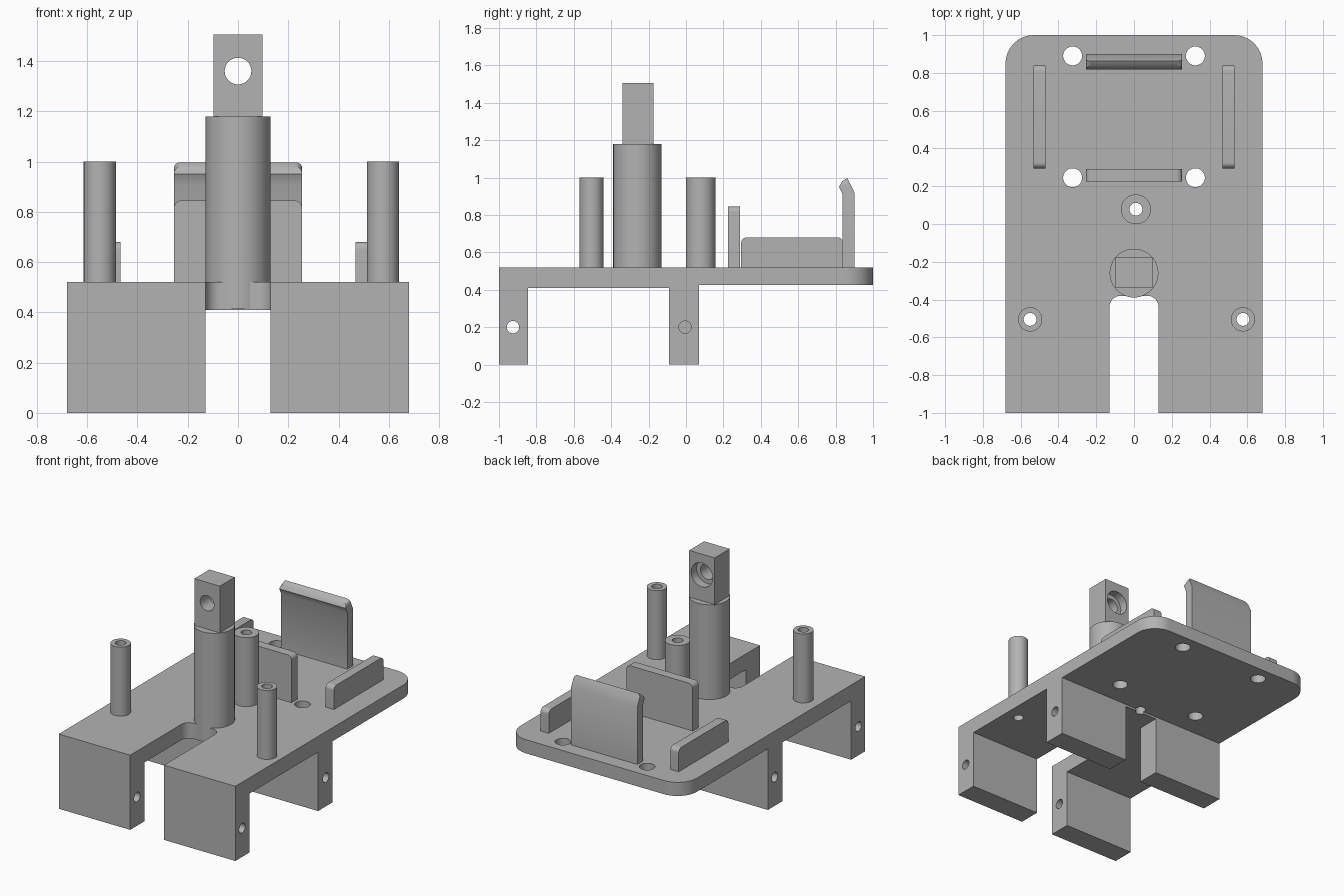
import bpy, bmesh, math
from mathutils import Vector

cube = bpy.data.objects.get("Cube")
if cube:
    bpy.data.objects.remove(cube, do_unlink=True)

grey = bpy.data.materials.new("plain grey")
grey.use_nodes = True
GREY = (0.45, 0.45, 0.45, 1)
grey.diffuse_color = GREY
grey.node_tree.nodes["Principled BSDF"].inputs["Base Color"].default_value = GREY


def finish(name, bm):
    bmesh.ops.recalc_face_normals(bm, faces=bm.faces)
    mesh = bpy.data.meshes.new(name)
    bm.to_mesh(mesh)
    bm.free()
    mesh.materials.append(grey)
    obj = bpy.data.objects.new(name, mesh)
    bpy.context.collection.objects.link(obj)
    return obj


def prism(name, points, axis, lo, hi, rounded=None, radius=0.0):
    """Extrude a 2D outline along an axis, then round the edges picked by a rule."""
    place = {"x": lambda u, v: (lo, u, v),
             "y": lambda u, v: (u, lo, v),
             "z": lambda u, v: (u, v, lo)}[axis]
    bm = bmesh.new()
    face = bm.faces.new([bm.verts.new(place(*p)) for p in points])
    new = bmesh.ops.extrude_face_region(bm, geom=[face])["geom"]
    step = Vector([hi - lo if a == axis else 0 for a in "xyz"])
    bmesh.ops.translate(bm, vec=step, verts=[g for g in new if isinstance(g, bmesh.types.BMVert)])
    if rounded:
        k = "xyz".index(axis)
        picked = [e for e in bm.edges
                  if abs(e.verts[0].co[k] - e.verts[1].co[k]) > 1e-5
                  and rounded((e.verts[0].co + e.verts[1].co) / 2)]
        bmesh.ops.bevel(bm, geom=picked, offset=radius, segments=8, profile=0.5, affect="EDGES")
    return finish(name, bm)


def rect(u0, u1, v0, v1):
    return [(u0, v0), (u1, v0), (u1, v1), (u0, v1)]


def rod(name, centre, radius, length, axis="z"):
    bm = bmesh.new()
    bmesh.ops.create_cone(bm, cap_ends=True, segments=48, radius1=radius, radius2=radius, depth=length)
    obj = finish(name, bm)
    turn = {"x": (0, math.pi / 2, 0), "y": (math.pi / 2, 0, 0), "z": (0, 0, 0)}[axis]
    obj.rotation_euler = turn
    obj.location = centre
    return obj


def cut(obj, cutters):
    bpy.context.view_layer.objects.active = obj
    for c in cutters:
        c.hide_render = True
        mod = obj.modifiers.new("cut", "BOOLEAN")
        mod.operation, mod.solver, mod.object = "DIFFERENCE", "EXACT", c
        bpy.ops.object.modifier_apply(modifier=mod.name)
        bpy.data.objects.remove(c, do_unlink=True)


HALF, SLOT, TOP, UNDER = 0.68, 0.13, 0.52, 0.41

# Deck with front and rear legs, from one side profile
deck = prism("deck_and_legs",
             [(-1, 0), (-0.845, 0), (-0.845, UNDER), (-0.09, UNDER), (-0.09, 0), (0.07, 0),
              (0.07, 0.425), (1, 0.425), (1, TOP), (-1, TOP)], "x", -HALF, HALF)
bm = bmesh.new()
bm.from_mesh(deck.data)
corners = [e for e in bm.edges if all(v.co.y > 0.99 for v in e.verts)
           and abs(e.verts[0].co.x - e.verts[1].co.x) < 0.01]
bmesh.ops.bevel(bm, geom=corners, offset=0.15, segments=12, profile=0.5, affect="EDGES")
bm.to_mesh(deck.data)
bm.free()

# Front slot, gap between rear legs, mounting holes and leg pin holes
cutters = [
    prism("slot_cutter", rect(-SLOT, SLOT, -1.1, -0.38), "z", -0.1, 0.6, lambda m: m.y > -0.5, 0.06),
    prism("gap_cutter", rect(-SLOT, SLOT, -0.2, 0.2), "z", -0.1, UNDER),
    rod("axle_cutter", (0, -0.925, 0.2), 0.033, 2, "x"),
]
for s in (-1, 1):
    cutters.append(rod("blind_cutter", (s * 0.65, -0.005, 0.2), 0.033, 0.6, "x"))
    for y in (0.245, 0.89):
        cutters.append(rod("mount_cutter", (s * 0.325, y, 0.5), 0.05, 0.4))

# Hollow standoffs, bored through the deck
standoffs = []
for name, x, y, r in (("right_standoff", -0.55, -0.505, 0.064),
                      ("left_standoff", 0.577, -0.505, 0.064),
                      ("middle_standoff", 0.01, 0.078, 0.079)):
    post = rod(name, (x, y, 0.755), r, 0.49)
    cut(post, [rod("bore_cutter", (x, y, 0.7), 0.034, 1)])
    cutters.append(rod("bore_cutter", (x, y, 0.7), 0.034, 0.7))
    standoffs.append(post)
cut(deck, cutters)

# Main post and its square head with a counterbored hole
main_post = rod("main_post", (0, -0.26, 0.797), 0.129, 0.766)
head = prism("post_head", rect(-0.098, 0.098, -0.34, -0.175), "z", 1.17, 1.505)
cut(head, [rod("hole_cutter", (0, -0.26, 1.36), 0.053, 0.5, "y"),
           rod("counterbore_cutter", (0, -0.175, 1.36), 0.083, 0.12, "y")])

# Holder: front stop, sprung rear clip and side rails
front_stop = prism("front_stop", rect(-0.255, 0.255, 0.5, 0.845), "y", 0.225, 0.29,
                   lambda m: m.z > 0.8, 0.03)
clip = prism("rear_clip", [(0.838, 0.5), (0.9, 0.5), (0.9, 0.92), (0.863, 0.997),
                           (0.835, 0.98), (0.818, 0.95), (0.838, 0.91)], "x", -0.255, 0.255)
bm = bmesh.new()
bm.from_mesh(clip.data)
tips = [e for e in bm.edges if all(v.co.z > 0.975 for v in e.verts)
        and abs(e.verts[0].co.x - e.verts[1].co.x) < 0.01]
bmesh.ops.bevel(bm, geom=tips, offset=0.025, segments=5, profile=0.5, affect="EDGES")
bm.to_mesh(clip.data)
bm.free()
for side, s in (("left", 1), ("right", -1)):
    prism(side + "_rail", rect(0.295, 0.84, 0.5, 0.68), "x", s * 0.468, s * 0.532,
          lambda m: m.z > 0.6, 0.03)

# Smooth shading on curved walls, crisp edges elsewhere
for obj in bpy.context.scene.objects:
    obj.select_set(obj.type == "MESH")
bpy.context.view_layer.objects.active = deck
bpy.ops.object.shade_smooth_by_angle(angle=math.radians(30))
